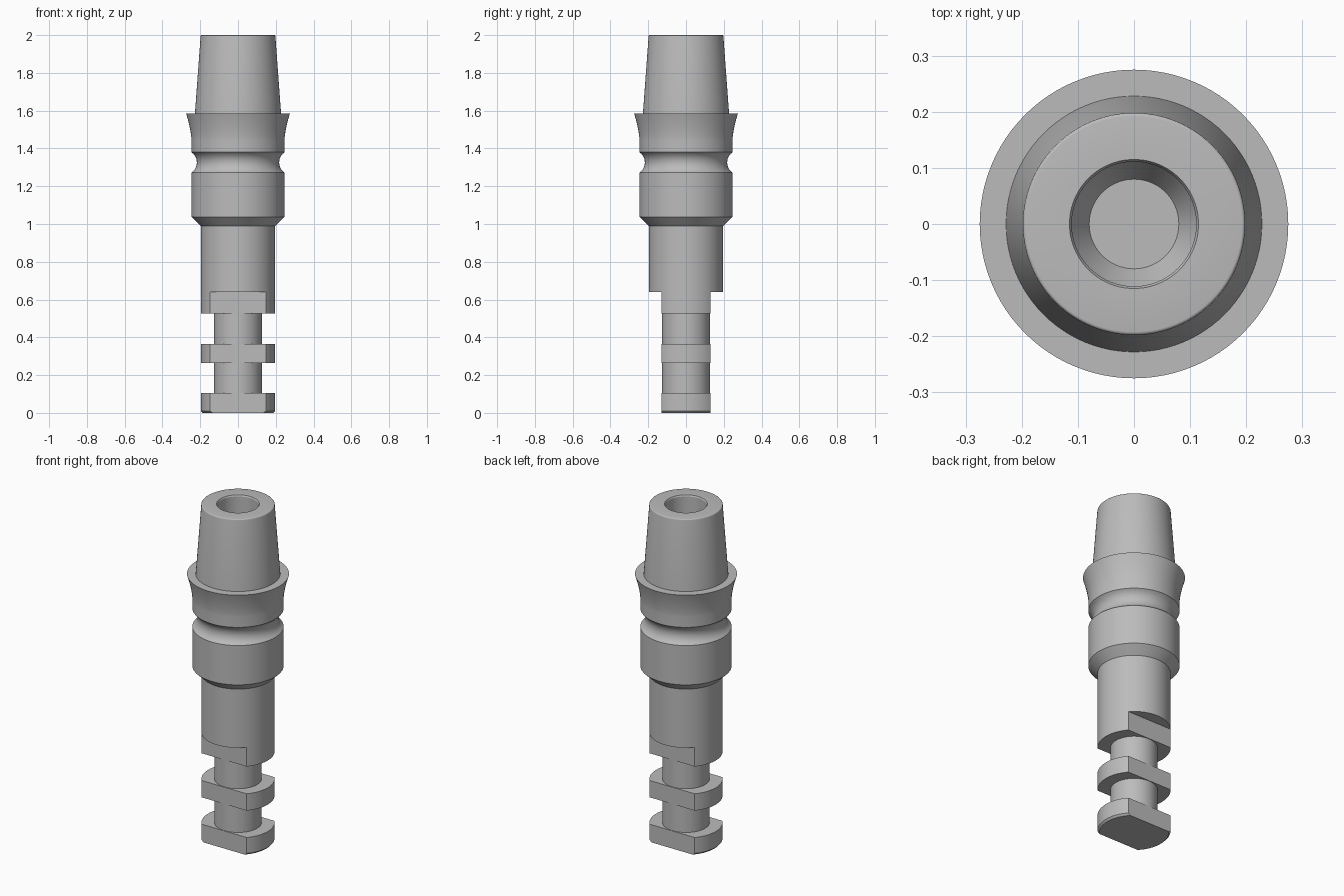
import bpy
import bmesh
import math
from mathutils import Matrix

if "Cube" in bpy.data.objects:
    bpy.data.objects.remove(bpy.data.objects["Cube"], do_unlink=True)

SEGMENTS = 96

steel = bpy.data.materials.new("brushed grey metal")
steel.use_nodes = True
steel.diffuse_color = (0.5, 0.5, 0.5, 1)
steel.node_tree.nodes["Principled BSDF"].inputs["Base Color"].default_value = (0.5, 0.5, 0.5, 1)


def make_object(name, bm):
    bmesh.ops.recalc_face_normals(bm, faces=bm.faces)
    mesh = bpy.data.meshes.new(name)
    bm.to_mesh(mesh)
    bm.free()
    mesh.materials.append(steel)
    obj = bpy.data.objects.new(name, mesh)
    bpy.context.collection.objects.link(obj)
    return obj


def lathe(name, profile):
    """Revolve (radius, height) points; the ends lie on the axis and become caps."""
    bm = bmesh.new()
    rings = []
    for r, z in profile:
        angles = [math.tau * i / SEGMENTS for i in range(SEGMENTS)]
        rings.append([bm.verts.new((r * math.cos(a), r * math.sin(a), z)) for a in angles])
    for low, high in zip(rings, rings[1:]):
        for i in range(SEGMENTS):
            j = (i + 1) % SEGMENTS
            bm.faces.new((low[i], low[j], high[j], high[i]))
    bm.faces.new(rings[0])
    bm.faces.new(rings[-1])
    return make_object(name, bm)


def select_only(obj):
    bpy.ops.object.select_all(action="DESELECT")
    obj.select_set(True)
    bpy.context.view_layer.objects.active = obj


def arc(r, z, depth, half, steps=12):
    """Hollow groove of the given depth, centred on height z."""
    radius = (half ** 2 + depth ** 2) / (2 * depth)
    points = []
    for i in range(steps + 1):
        dz = half * (2 * i / steps - 1)
        points.append((r + radius - depth - math.sqrt(radius ** 2 - dz ** 2), z + dz))
    return points


# Shank: round bar with two necks and a chamfered foot
BAR, NECK = 0.197, 0.127
shank = lathe("shank", [
    (0.187, 0), (BAR, 0.011), (BAR, 0.105),
    (NECK, 0.105), (NECK, 0.265), (BAR, 0.265), (BAR, 0.365),
    (NECK, 0.365), (NECK, 0.527), (BAR, 0.527), (BAR, 0.99)])

# Flats milled on the front and back of the lower shank
FLAT, FLAT_TOP = 0.13, 0.641
for side in (-1, 1):
    bm = bmesh.new()
    size = Matrix.Diagonal((1, 0.4, 1, 1))
    place = Matrix.Translation((0, side * (FLAT + 0.2), FLAT_TOP - 0.5))
    bmesh.ops.create_cube(bm, size=1, matrix=place @ size)
    cutter = make_object("flat_cutter", bm)
    cutter.hide_render = True
    cut = shank.modifiers.new("flat", "BOOLEAN")
    cut.operation = "DIFFERENCE"
    cut.solver = "EXACT"
    cut.object = cutter
    select_only(shank)
    bpy.ops.object.modifier_apply(modifier=cut.name)
    bpy.data.objects.remove(cutter, do_unlink=True)

# Collar: lower cone, band, hollow groove and flared rim
BAND, RIM = 0.246, 0.275
flare = []
for i in range(13):
    t = i / 12
    flare.append((BAND + (RIM - BAND) * t ** 1.6, 1.44 + 0.145 * t))
collar = lathe("collar", [(BAR, 0.99), (BAND, 1.038)]
               + arc(BAND, 1.326, 0.028, 0.054) + flare)

# Tapered post with rounded lip and a stepped bore
ROUND = 0.006
lip = []
for i in range(5):
    a = math.pi / 2 * i / 4
    lip.append((0.192 + ROUND * math.cos(a), 2 - ROUND + ROUND * math.sin(a)))
post = lathe("tapered_post", [(0.228, 1.585)] + lip + [
    (0.115, 2), (0.111, 1.992), (0.111, 1.64), (0.077, 1.58)])

for obj in (shank, collar, post):
    select_only(obj)
    bpy.ops.object.shade_smooth_by_angle(angle=math.radians(25))
